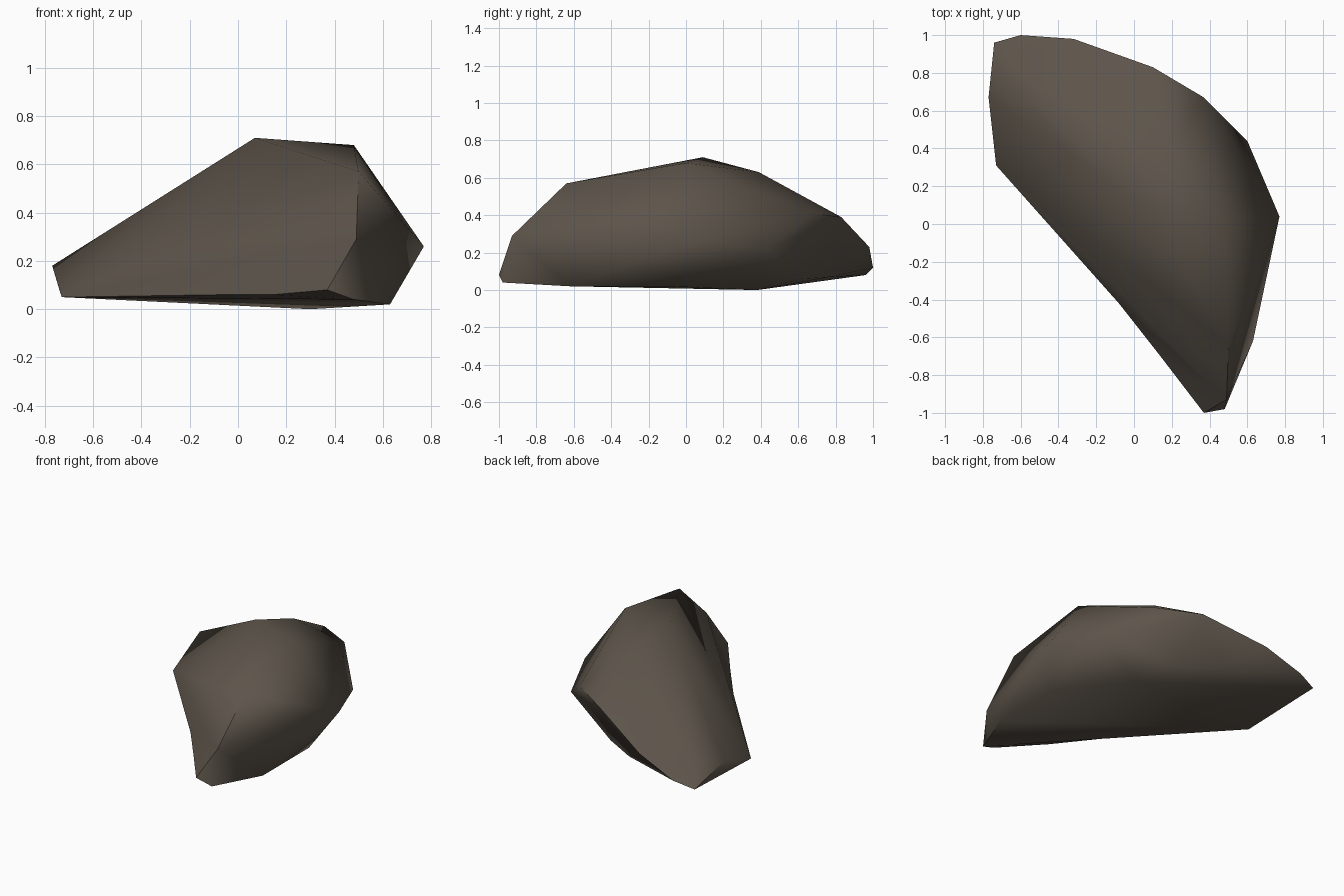
import bpy
import bmesh

# Remove the default cube only
default_cube = bpy.data.objects.get("Cube")
if default_cube:
    bpy.data.objects.remove(default_cube, do_unlink=True)


def make_material(name, colour):
    material = bpy.data.materials.new(name)
    material.use_nodes = True
    rgba = (*colour, 1.0)
    material.diffuse_color = rgba
    shader = material.node_tree.nodes["Principled BSDF"]
    shader.inputs["Base Color"].default_value = rgba
    shader.inputs["Roughness"].default_value = 0.9
    return material


# Ends of the long front edge, and the hollow worn between them
front_edge = [(-.73, .31, .05), (.37, -1, .08)]
hollow = [(-.08, -.42, .06), (.14, -.7, .06)]

# Underside corners, where the boulder meets the ground
base = [
    (.48, -.98, .04), (.63, -.62, .02), (.63, -.1, .02), (.3, .38, .0),
    (.16, .62, .06), (-.09, .77, .07), (-.74, .96, .08),
]

# Widest outline around the sides, overhanging the base
girth = [
    (-.77, .67, .18), (-.66, .85, .18), (-.6, 1, .12), (-.32, .98, .23),
    (.1, .83, .39), (.37, .67, .41), (.6, .44, .22), (.77, .04, .26),
]

# Sharp nose ridge at the front corner
nose = [(.49, -.93, .29), (.5, -.64, .57)]

# Crown of the boulder
crown = [(.07, .09, .71), (.48, 0, .68), (.16, .39, .63)]


def make_stone(name, corners, edge_ends, edge_hollow, material):
    """Wrap the corner points in a faceted shell and wear one edge hollow."""
    bm = bmesh.new()
    ends = [bm.verts.new(point) for point in edge_ends]
    for corner in corners:
        bm.verts.new(corner)
    bmesh.ops.convex_hull(bm, input=list(bm.verts))
    # Drop any corner that ended up inside the shell
    loose = [vert for vert in bm.verts if not vert.link_faces]
    bmesh.ops.delete(bm, geom=loose, context="VERTS")

    # Divide the long edge and push its middle inwards
    edge = bm.edges.get(ends)
    if edge:
        cut = bmesh.ops.subdivide_edges(bm, edges=[edge], cuts=len(edge_hollow))
        worn = [item for item in cut["geom_inner"]
                if isinstance(item, bmesh.types.BMVert)]
        worn.sort(key=lambda vert: vert.co.x)
        for vert, point in zip(worn, edge_hollow):
            vert.co = point
    bmesh.ops.triangulate(bm, faces=list(bm.faces))
    bmesh.ops.recalc_face_normals(bm, faces=list(bm.faces))

    mesh = bpy.data.meshes.new(name)
    bm.to_mesh(mesh)
    bm.free()
    mesh.materials.append(material)
    stone = bpy.data.objects.new(name, mesh)
    bpy.context.collection.objects.link(stone)
    return stone


stone_brown = make_material("stone_brown", (.11, .09, .07))
boulder = make_stone("boulder", base + girth + nose + crown,
                     front_edge, hollow, stone_brown)

# Soft shading over the body, crisp along the steep ridges
bpy.ops.object.select_all(action="DESELECT")
boulder.select_set(True)
bpy.context.view_layer.objects.active = boulder
bpy.ops.object.shade_smooth_by_angle(angle=1.15)
